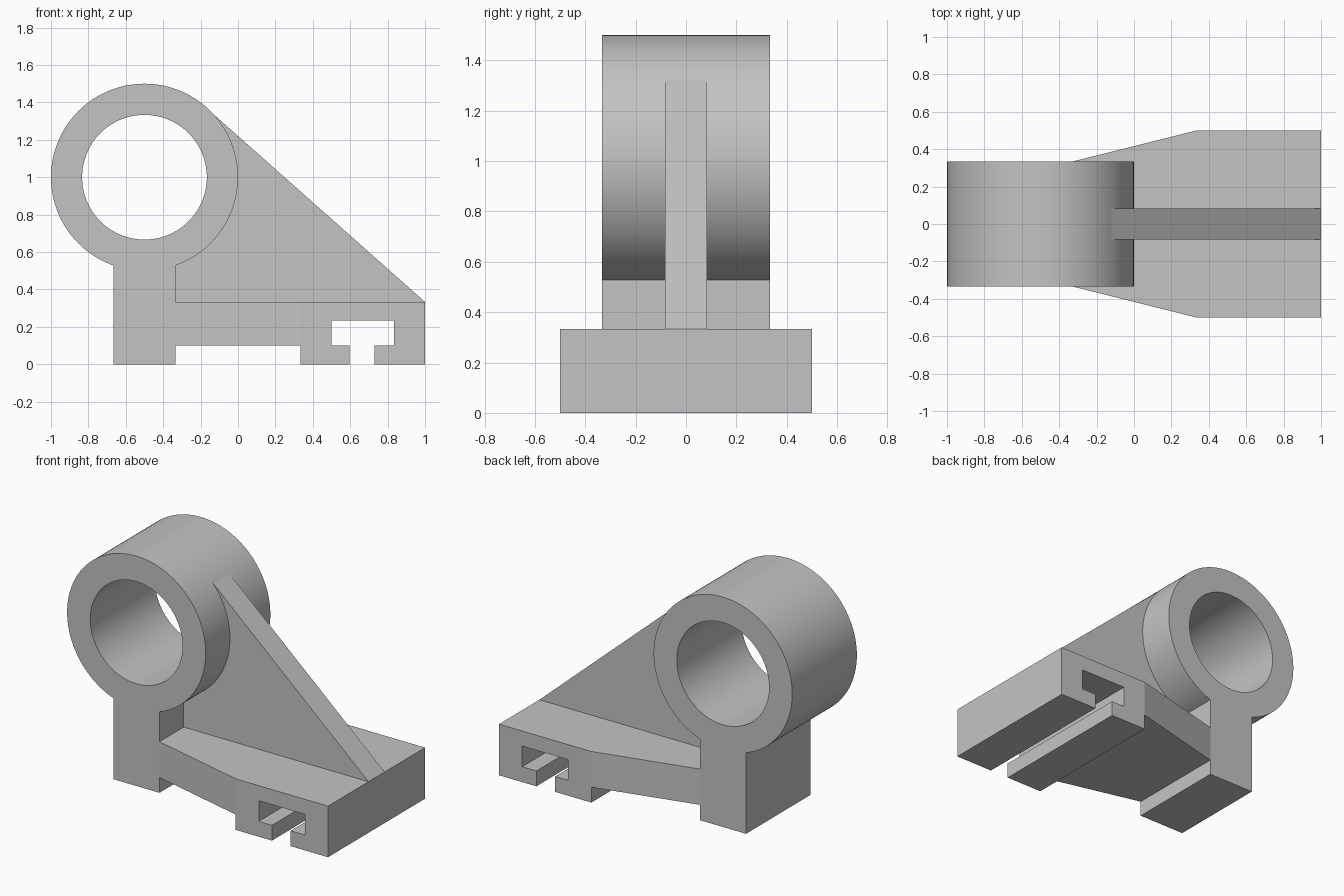
import bpy
import bmesh
from math import sin, cos, pi, asin, radians
from mathutils import Vector

cube = bpy.data.objects.get("Cube")
if cube:
    bpy.data.objects.remove(cube, do_unlink=True)

T = 1 / 3                 # module: column width, plate height, housing half depth
RING = Vector((-0.5, 1))  # bearing centre in x, z
SEGMENTS = 128

grey = bpy.data.materials.new("machined grey")
grey.use_nodes = True
grey.diffuse_color = (0.55, 0.55, 0.55, 1)
grey.node_tree.nodes["Principled BSDF"].inputs["Base Color"].default_value = grey.diffuse_color


def arc(radius, start, end, steps):
    """Points on an arc about the bearing centre."""
    angles = [start + (end - start) * i / steps for i in range(steps + 1)]
    return [(RING.x + radius * cos(a), RING.y + radius * sin(a)) for a in angles]


def extrude(name, points, low, high, axis="y"):
    """Prism from a closed profile, in x-z along y or in x-y along z."""
    def place(p, d):
        return (p[0], d, p[1]) if axis == "y" else (p[0], p[1], d)
    bm = bmesh.new()
    face = bm.faces.new([bm.verts.new(place(p, low)) for p in points])
    result = bmesh.ops.extrude_face_region(bm, geom=[face])
    offset = Vector(place((0, 0), high - low))
    moved = [v for v in result["geom"] if isinstance(v, bmesh.types.BMVert)]
    bmesh.ops.translate(bm, vec=offset, verts=moved)
    bmesh.ops.recalc_face_normals(bm, faces=bm.faces)
    mesh = bpy.data.meshes.new(name)
    bm.to_mesh(mesh)
    bm.free()
    mesh.materials.append(grey)
    obj = bpy.data.objects.new(name, mesh)
    bpy.context.collection.objects.link(obj)
    return obj


def activate(obj):
    bpy.ops.object.select_all(action="DESELECT")
    obj.select_set(True)
    bpy.context.view_layer.objects.active = obj


def cut(obj, profile):
    """Cut a profile right through the part along y."""
    cutter = extrude("cutter", profile, -1, 1)
    cutter.hide_render = True
    mod = obj.modifiers.new("cut", "BOOLEAN")
    mod.operation = "DIFFERENCE"
    mod.solver = "EXACT"
    mod.object = cutter
    activate(obj)
    bpy.ops.object.modifier_apply(modifier=mod.name)
    bpy.data.objects.remove(cutter, do_unlink=True)


# Bearing housing: round eye running into a square column
half = asin(T / 2 / 0.5)
outline = arc(0.5, -pi / 2 + half, 3 * pi / 2 - half, SEGMENTS)
outline += [(-2 * T, 0), (-T, 0)]
housing = extrude("bearing_housing", outline, -T, T)
cut(housing, arc(T, 0, 2 * pi, SEGMENTS)[:-1])
activate(housing)
bpy.ops.object.shade_smooth_by_angle(angle=radians(30))

# Base plate: flared plan with a relief and a T-slot underneath
side = [(-T, -T), (T, -0.5), (1, -0.5)]
plan = side + [(x, -y) for x, y in reversed(side)]
base = extrude("base_plate", plan, 0, T, axis="z")
cut(base, [(-0.5, -0.1), (T, -0.1), (T, 0.1), (-0.5, 0.1)])
cut(base, [(0.595, -0.1), (0.73, -0.1), (0.73, 0.1), (0.833, 0.1),
           (0.833, 0.235), (0.5, 0.235), (0.5, 0.1), (0.595, 0.1)])

# Web: thin triangular rib, its inner edge buried in the housing wall
rib = [(-0.345, T), (1, T), (-0.12, 1.327)]
rib += arc(0.42, radians(41), radians(-67), 32)
extrude("support_web", rib, -T / 4, T / 4)
